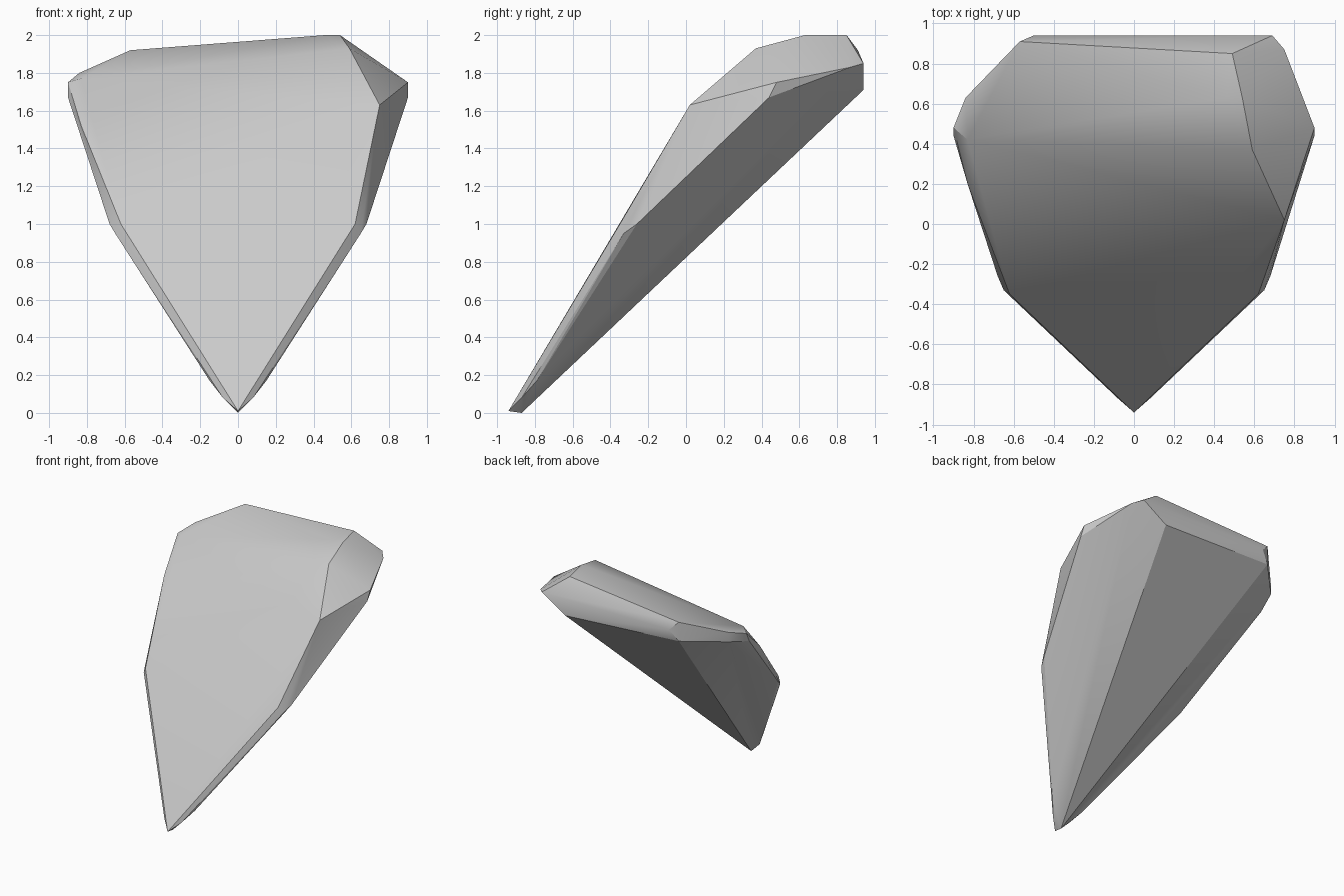
import bpy, bmesh, math

if "Cube" in bpy.data.objects:
    bpy.data.objects.remove(bpy.data.objects["Cube"])

# Points shared by both flanks (mirrored in x): tip, waist, shoulder
flank = [
    (0.08, -0.87, 0.08), (0.15, -0.79, 0.17),      # rounded tip
    (0.62, -0.35, 1.00), (0.65, -0.33, 0.95),      # waist, front
    (0.68, -0.26, 1.00),                           # waist, back
    (0.90, 0.44, 1.67), (0.90, 0.48, 1.75),        # widest shoulder
]
# Lower tip on the centre line
tip = [(0, -0.94, 0.01), (0, -0.87, 0.0)]
# Right side of the crown
crown_right = [
    (0.75, 0.02, 1.63), (0.59, 0.37, 1.93), (0.54, 0.63, 2.0),
    (0.46, 0.63, 2.0), (0.49, 0.85, 2.0), (0.83, 0.64, 1.78),
    (0.75, 0.87, 1.83), (0.69, 0.94, 1.85), (0.47, 0.94, 1.71),
]
# Left side of the crown
crown_left = [
    (-0.83, 0.42, 1.77), (-0.84, 0.63, 1.80), (-0.84, 0.63, 1.72),
    (-0.57, 0.91, 1.92), (-0.50, 0.94, 1.85), (-0.57, 0.91, 1.76),
    (-0.83, 0.20, 1.52),
]

points = tip + crown_right + crown_left
for x, y, z in flank:
    points += [(x, y, z), (-x, y, z)]

# Chiselled stone: convex hull around the corner points
bm = bmesh.new()
for p in points:
    bm.verts.new(p)
hull = bmesh.ops.convex_hull(bm, input=bm.verts)
loose = [v for v in bm.verts if not v.link_faces]
bmesh.ops.delete(bm, geom=loose, context='VERTS')
bmesh.ops.recalc_face_normals(bm, faces=bm.faces)

mesh = bpy.data.meshes.new("rock_shard")
bm.to_mesh(mesh)
bm.free()
rock = bpy.data.objects.new("rock_shard", mesh)
bpy.context.collection.objects.link(rock)

# Soft shading over shallow facets, sharp ridges kept
bpy.context.view_layer.objects.active = rock
rock.select_set(True)
bpy.ops.object.shade_smooth_by_angle(angle=math.radians(25))
